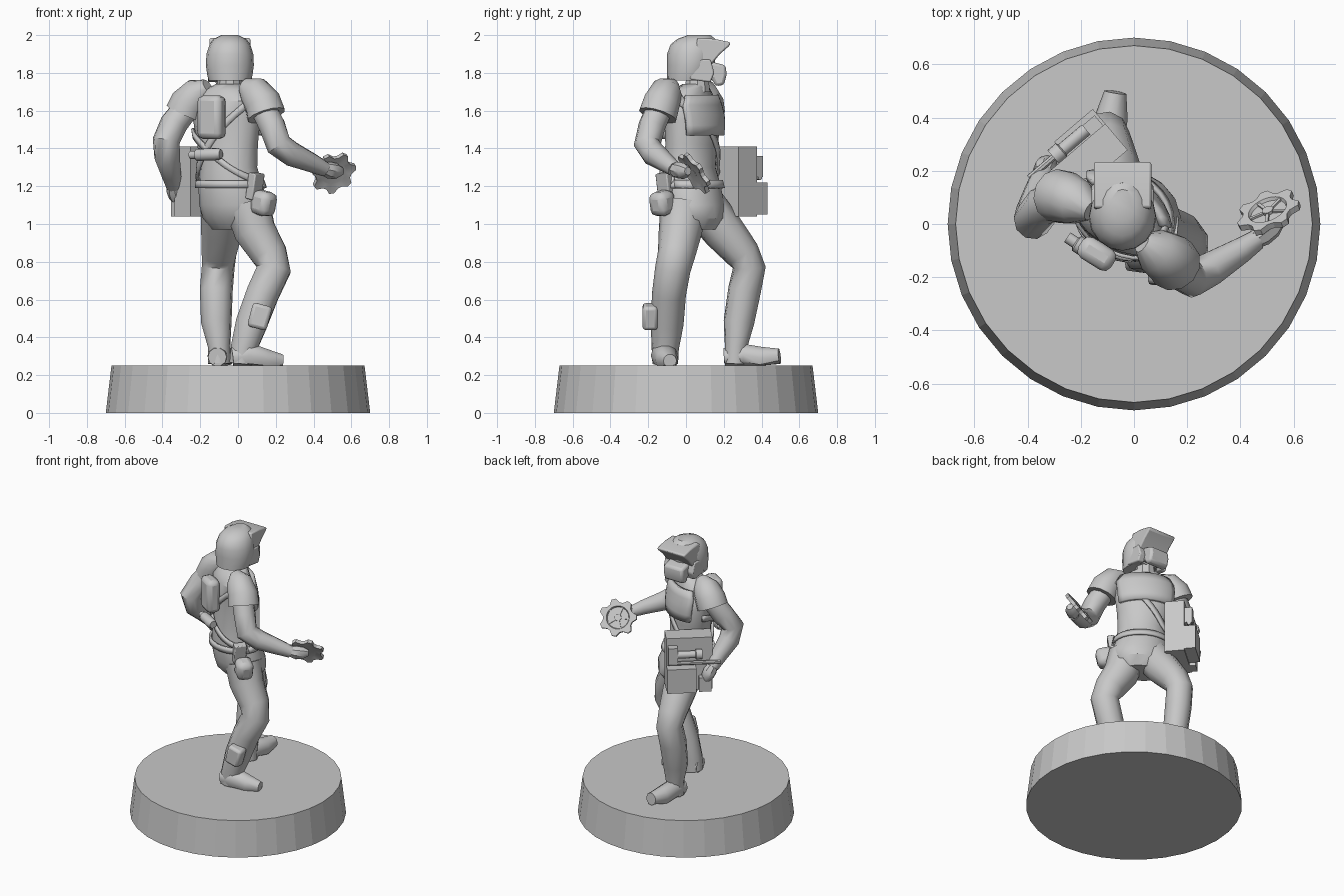
import bpy, bmesh, math
from mathutils import Vector, Matrix

grey = bpy.data.materials.new("plain grey")
grey.diffuse_color = (0.58, 0.58, 0.58, 1)


def finish(name, bm, bevel=0, solid=0, angle=35):
    bmesh.ops.recalc_face_normals(bm, faces=bm.faces)
    me = bpy.data.meshes.new(name)
    bm.to_mesh(me)
    bm.free()
    me.materials.append(grey)
    ob = bpy.data.objects.new(name, me)
    bpy.context.collection.objects.link(ob)
    if solid:
        m = ob.modifiers.new("thickness", 'SOLIDIFY')
        m.thickness, m.offset = solid, 0
    if bevel:
        m = ob.modifiers.new("bevel", 'BEVEL')
        m.width, m.segments = bevel, 2
    bpy.ops.object.select_all(action='DESELECT')
    ob.select_set(True)
    bpy.context.view_layer.objects.active = ob
    bpy.ops.object.shade_smooth_by_angle(angle=math.radians(angle))
    return ob


def skin(name, rings, angle=35):
    """Join rings of points into a capped skin."""
    bm = bmesh.new()
    vs = [[bm.verts.new(p) for p in r] for r in rings]
    n = len(vs[0])
    for a, b in zip(vs, vs[1:]):
        for i in range(n):
            bm.faces.new((a[i], a[(i + 1) % n], b[(i + 1) % n], b[i]))
    bm.faces.new(vs[0])
    bm.faces.new(vs[-1])
    return finish(name, bm, angle=angle)


def ellipse_point(ring, th, off=0):
    z, cx, cy, a, b, rot = ring
    p = Matrix.Rotation(math.radians(rot), 3, 'Z') @ Vector(
        ((a + off) * math.cos(th), (b + off) * math.sin(th), 0))
    return p + Vector((cx, cy, z))


def loft(name, rings, n=14):
    return skin(name, [[ellipse_point(r, math.tau * i / n) for i in range(n)] for r in rings])


def tube(name, pts, n=10, floor=None, angle=40):
    """Limb along points (x, y, z, radius)."""
    P = [Vector(p[:3]) for p in pts]
    side, rings = Vector((0.6, 0.75, 0.1)), []
    for i, p in enumerate(P):
        t = (P[min(i + 1, len(P) - 1)] - P[max(i - 1, 0)]).normalized()
        side = (side - t * side.dot(t)).normalized()
        up = t.cross(side)
        ring = []
        for k in range(n):
            a = math.tau * k / n
            q = p + (side * math.cos(a) + up * math.sin(a)) * pts[i][3]
            if floor is not None:
                q.z = max(q.z, floor)
            ring.append(q)
        rings.append(ring)
    return skin(name, rings, angle)


def box(name, loc, dims, rotz=0, bevel=0, tilt=0):
    bm = bmesh.new()
    bmesh.ops.create_cube(bm, size=1)
    bm.transform(Matrix.Translation(loc) @ Matrix.Rotation(math.radians(rotz), 4, 'Z')
                 @ Matrix.Rotation(math.radians(tilt), 4, 'Y') @ Matrix.Diagonal((*dims, 1)))
    return finish(name, bm, bevel)


def prism(name, profile, cx, half, bevel):
    """Side profile (y, z) extruded along x."""
    bm = bmesh.new()
    f = bm.faces.new([bm.verts.new((cx - half, y, z)) for y, z in profile])
    ext = bmesh.ops.extrude_face_region(bm, geom=[f])['geom']
    bmesh.ops.translate(bm, vec=(2 * half, 0, 0),
                        verts=[v for v in ext if isinstance(v, bmesh.types.BMVert)])
    return finish(name, bm, bevel)


# Round display base
loft("base", [(0, 0, 0, 0.7, 0.7, 0), (0.25, 0, 0, 0.67, 0.67, 0)], 32)
for o in bpy.data.objects:
    o.data.shade_flat()

# Torso, twisted at the shoulders
TORSO = [(0.97, -0.01, 0.06, 0.13, 0.10, -20), (1.03, -0.01, 0.05, 0.18, 0.15, -20),
         (1.10, -0.015, 0.04, 0.195, 0.16, -22), (1.20, -0.04, 0.03, 0.175, 0.15, -28),
         (1.30, -0.05, 0.02, 0.16, 0.13, -32), (1.42, -0.055, 0.03, 0.172, 0.125, -32),
         (1.55, -0.06, 0.035, 0.195, 0.125, -32), (1.65, -0.06, 0.02, 0.195, 0.11, -32),
         (1.71, -0.055, 0.03, 0.13, 0.09, -30), (1.74, -0.05, 0.05, 0.07, 0.07, -20)]
loft("torso", TORSO, 16)
loft("neck", [(1.70, -0.045, 0.06, 0.07, 0.07, 0), (1.80, -0.043, 0.06, 0.06, 0.06, 0)], 10)


def torso_point(th, z, off):
    for a, b in zip(TORSO, TORSO[1:]):
        if a[0] <= z <= b[0]:
            f = (z - a[0]) / (b[0] - a[0])
            return ellipse_point([p + (q - p) * f for p, q in zip(a, b)], th, off)


def wrap(name, th0, th1, low, high, off=0.012, rows=1, cols=28, thick=0.014):
    """Cloth or strap that follows the torso between two heights."""
    bm = bmesh.new()
    grid = []
    for i in range(cols + 1):
        th = th0 + (th1 - th0) * i / cols
        grid.append([bm.verts.new(torso_point(th, low(th) + (high(th) - low(th)) * j / rows, off))
                     for j in range(rows + 1)])
    for a, b in zip(grid, grid[1:]):
        for j in range(rows):
            bm.faces.new((a[j], b[j], b[j + 1], a[j + 1]))
    return finish(name, bm, solid=thick)


PI = math.pi
diag = lambda th: 1.46 + 0.21 * math.cos(th)
back = lambda th: 1.36 - 0.13 * math.cos(th)
wrap("shoulder_strap", 0, 2 * PI, lambda t: diag(t) - 0.025, lambda t: diag(t) + 0.025)
wrap("holster_strap", PI, 2 * PI, lambda t: back(t) - 0.02, lambda t: back(t) + 0.02)
wrap("belt", 0, 2 * PI, lambda t: 1.19, lambda t: 1.23)
wrap("chest_plate", 0.17 * PI, 0.83 * PI, lambda t: 1.47, lambda t: 1.68, 0.016, 4, 10, 0.025)

# Helmet with brim, visor and mouth guard
loft("helmet", [(1.76, -0.043, 0.01, 0.112, 0.11, 0), (1.79, -0.043, 0.015, 0.12, 0.115, 0),
                (1.84, -0.043, 0.025, 0.127, 0.125, 0), (1.90, -0.043, 0.03, 0.124, 0.13, 0),
                (1.95, -0.043, 0.04, 0.108, 0.122, 0), (1.98, -0.043, 0.055, 0.085, 0.10, 0),
                (2.00, -0.043, 0.07, 0.045, 0.06, 0)], 16)
prism("brim", [(0.06, 1.985), (0.15, 1.98), (0.235, 1.962), (0.232, 1.945), (0.18, 1.90),
               (0.13, 1.84), (0.04, 1.83)], -0.043, 0.108, 0.02)
prism("mouth_guard", [(0.05, 1.78), (0.14, 1.765), (0.155, 1.73), (0.2, 1.735),
                      (0.215, 1.79), (0.21, 1.84), (0.13, 1.86), (0.05, 1.86)], -0.043, 0.075, 0.015)
for s in (-1, 1):
    prism("cheek_guard", [(0.02, 1.765), (0.13, 1.75), (0.15, 1.80), (0.13, 1.87), (0.02, 1.87)],
          -0.043 + s * 0.092, 0.024, 0.008)

# Arms and shoulder pads
tube("right_arm", [(0.11, -0.12, 1.66, 0.07), (0.18, -0.18, 1.52, 0.072), (0.215, -0.205, 1.42, 0.072),
                   (0.285, -0.17, 1.37, 0.066), (0.40, -0.10, 1.32, 0.05), (0.46, -0.06, 1.29, 0.04)])
tube("left_arm", [(-0.24, 0.10, 1.66, 0.07), (-0.34, 0.07, 1.53, 0.075), (-0.38, 0.015, 1.44, 0.073),
                  (-0.375, 0.05, 1.35, 0.068), (-0.355, 0.13, 1.27, 0.055), (-0.34, 0.19, 1.20, 0.042)])
tube("right_hand", [(0.44, -0.07, 1.295, 0.03), (0.48, -0.04, 1.285, 0.045),
                    (0.52, -0.01, 1.28, 0.042), (0.55, 0.01, 1.28, 0.022)], 8)
tube("left_hand", [(-0.342, 0.18, 1.21, 0.035), (-0.335, 0.205, 1.18, 0.045),
                   (-0.325, 0.22, 1.145, 0.042), (-0.315, 0.225, 1.11, 0.022)], 8)
tube("right_shoulder_pad", [(0.03, -0.07, 1.735, 0.04), (0.08, -0.10, 1.705, 0.085),
                            (0.13, -0.13, 1.64, 0.10), (0.15, -0.15, 1.575, 0.104)], 12)
tube("left_shoulder_pad", [(-0.16, 0.05, 1.73, 0.04), (-0.21, 0.08, 1.695, 0.085),
                           (-0.26, 0.10, 1.64, 0.10), (-0.285, 0.105, 1.585, 0.102)], 12)

# Legs and boots
tube("right_leg", [(0.05, -0.01, 1.10, 0.125), (0.09, -0.03, 0.96, 0.115), (0.165, -0.05, 0.84, 0.10),
                   (0.19, -0.07, 0.76, 0.094), (0.13, -0.09, 0.63, 0.09), (0.07, -0.10, 0.47, 0.087),
                   (0.03, -0.11, 0.34, 0.072), (0.02, -0.11, 0.26, 0.068)])
tube("left_leg", [(-0.08, 0.09, 1.10, 0.12), (-0.085, 0.20, 0.96, 0.112), (-0.10, 0.30, 0.84, 0.094),
                  (-0.105, 0.335, 0.77, 0.088), (-0.115, 0.31, 0.65, 0.088), (-0.115, 0.28, 0.48, 0.082),
                  (-0.10, 0.265, 0.35, 0.06), (-0.10, 0.26, 0.26, 0.06)])
tube("right_boot", [(-0.03, -0.12, 0.295, 0.055), (0.05, -0.115, 0.305, 0.072),
                    (0.15, -0.10, 0.28, 0.06), (0.235, -0.085, 0.275, 0.036)], 10, 0.25)
tube("left_boot", [(-0.11, 0.205, 0.295, 0.05), (-0.10, 0.31, 0.305, 0.062),
                   (-0.085, 0.40, 0.29, 0.062), (-0.07, 0.495, 0.30, 0.042)], 10, 0.25)
box("calf_pad", (0.115, -0.19, 0.51), (0.105, 0.08, 0.13), 0, 0.018, 15)

# Back and belt equipment
box("backpack", (-0.14, -0.112, 1.565), (0.145, 0.09, 0.23), -32, 0.03)
tube("belt_canister", [(-0.25, -0.05, 1.365, 0.022), (-0.22, -0.07, 1.366, 0.022),
                       (-0.215, -0.073, 1.366, 0.033), (-0.11, -0.14, 1.37, 0.033),
                       (-0.09, -0.15, 1.37, 0.025)], 10)
box("hip_pouch", (0.135, -0.125, 1.11), (0.12, 0.11, 0.13), -40, 0.035, 12)
box("holster", (0.09, -0.11, 1.20), (0.05, 0.08, 0.14), -40, 0.006, 10)

# Carried equipment case, turned to the left front
TURN = Matrix.Rotation(math.radians(40.5), 3, 'Z')


def case_at(u, v, z):
    return TURN @ Vector((u, v, 0)) + Vector((-0.18, 0.23, z))


for name, (u, v, z), dims in (
        ("case_body", (0, 0, 1.225), (0.30, 0.13, 0.37)),
        ("case_lower_block", (0.055, 0.10, 1.135), (0.19, 0.075, 0.17)),
        ("case_upper_block", (0.11, 0.085, 1.305), (0.06, 0.06, 0.11)),
        ("case_side_block", (-0.10, 0.08, 1.09), (0.08, 0.05, 0.10))):
    box(name, case_at(u, v, z), dims, 40.5)
tube("case_rod", [(*case_at(u, 0.095, 1.245), 0.013) for u in (-0.2, 0.14)], 8)
tube("case_scope", [(*case_at(u, 0.095, 1.305), r) for u, r in
                    ((-0.08, 0.035), (-0.04, 0.035), (-0.035, 0.025), (0.08, 0.025))], 10)

# Toothed disc held in the right hand
DISC = Matrix.Translation((0.505, 0.045, 1.27)) @ Vector(
    (-0.33, 0.77, 0.54)).to_track_quat('Z', 'Y').to_matrix().to_4x4()


def disc_ring(radius, z, n=28):
    return [DISC @ Vector((radius(i) * math.cos(math.tau * i / n),
                           radius(i) * math.sin(math.tau * i / n), z)) for i in range(n)]


tooth = lambda i: 0.124 if i % 4 in (0, 1) else 0.099
skin("disc_rim", [disc_ring(r, z) for r, z in ((lambda i: 0.07, -0.004), (tooth, -0.012),
                                               (tooth, 0.012), (lambda i: 0.076, 0.012),
                                               (lambda i: 0.07, 0.0))], 20)
skin("disc_hub", [disc_ring(lambda i: 0.022, z) for z in (-0.005, 0.012)], 20)
for k in range(5):
    bm = bmesh.new()
    bmesh.ops.create_cube(bm, size=1)
    bm.transform(DISC @ Matrix.Rotation(math.tau * k / 5, 4, 'Z') @ Matrix.Translation((0.045, 0, 0.003))
                 @ Matrix.Diagonal((0.07, 0.012, 0.01, 1)))
    finish("disc_spoke", bm)
